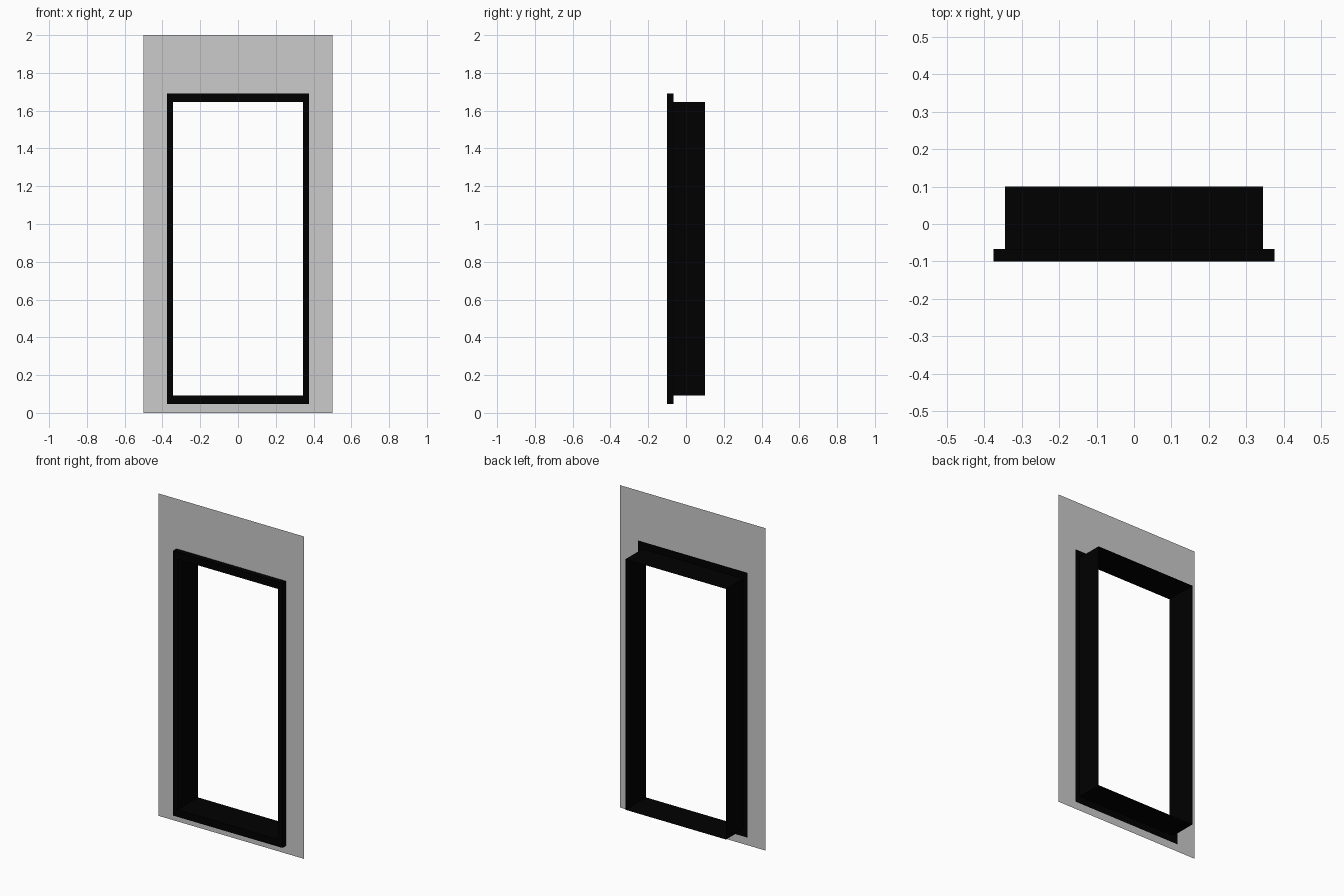
import bpy
import bmesh

if "Cube" in bpy.data.objects:
    bpy.data.objects.remove(bpy.data.objects["Cube"])


def make_material(name, color):
    mat = bpy.data.materials.new(name)
    mat.diffuse_color = color
    mat.use_nodes = True
    mat.node_tree.nodes["Principled BSDF"].inputs["Base Color"].default_value = mat.diffuse_color
    return mat


def rect_loop(bm, half_x, z0, z1, y):
    pts = [(-half_x, y, z0), (half_x, y, z0), (half_x, y, z1), (-half_x, y, z1)]
    return [bm.verts.new(p) for p in pts]


def loft(name, sections, mat, closed=False):
    """Join rectangular loops (half_x, z0, z1, y) into a flat-faced band."""
    bm = bmesh.new()
    loops = [rect_loop(bm, *s) for s in sections]
    pairs = list(zip(loops, loops[1:]))
    if closed:
        pairs.append((loops[-1], loops[0]))
    for a, b in pairs:
        for i in range(4):
            j = (i + 1) % 4
            bm.faces.new((a[i], a[j], b[j], b[i]))
    bmesh.ops.recalc_face_normals(bm, faces=bm.faces)
    me = bpy.data.meshes.new(name)
    bm.to_mesh(me)
    bm.free()
    me.materials.append(mat)
    ob = bpy.data.objects.new(name, me)
    bpy.context.collection.objects.link(ob)
    return ob


black = make_material("black", (0.0, 0.0, 0.0, 1))
pale = make_material("pale_wall", (1, 1, 1, 1))

front, step, back = -0.1, -0.067, 0.1
outer = (0.375, 0.047, 1.69)
sleeve = (0.345, 0.091, 1.646)
inner = (0.3445, 0.0915, 1.6455)

# Black frame: front flange with a thin sleeve running back, open through
loft("window_frame",
     [inner + (front,), outer + (front,), outer + (step,),
      sleeve + (step,), sleeve + (back,), inner + (back,)],
     black, closed=True)

# Flat panel around the frame
loft("wall_panel", [(0.5, 0, 2, step), outer + (step,)], pale)
